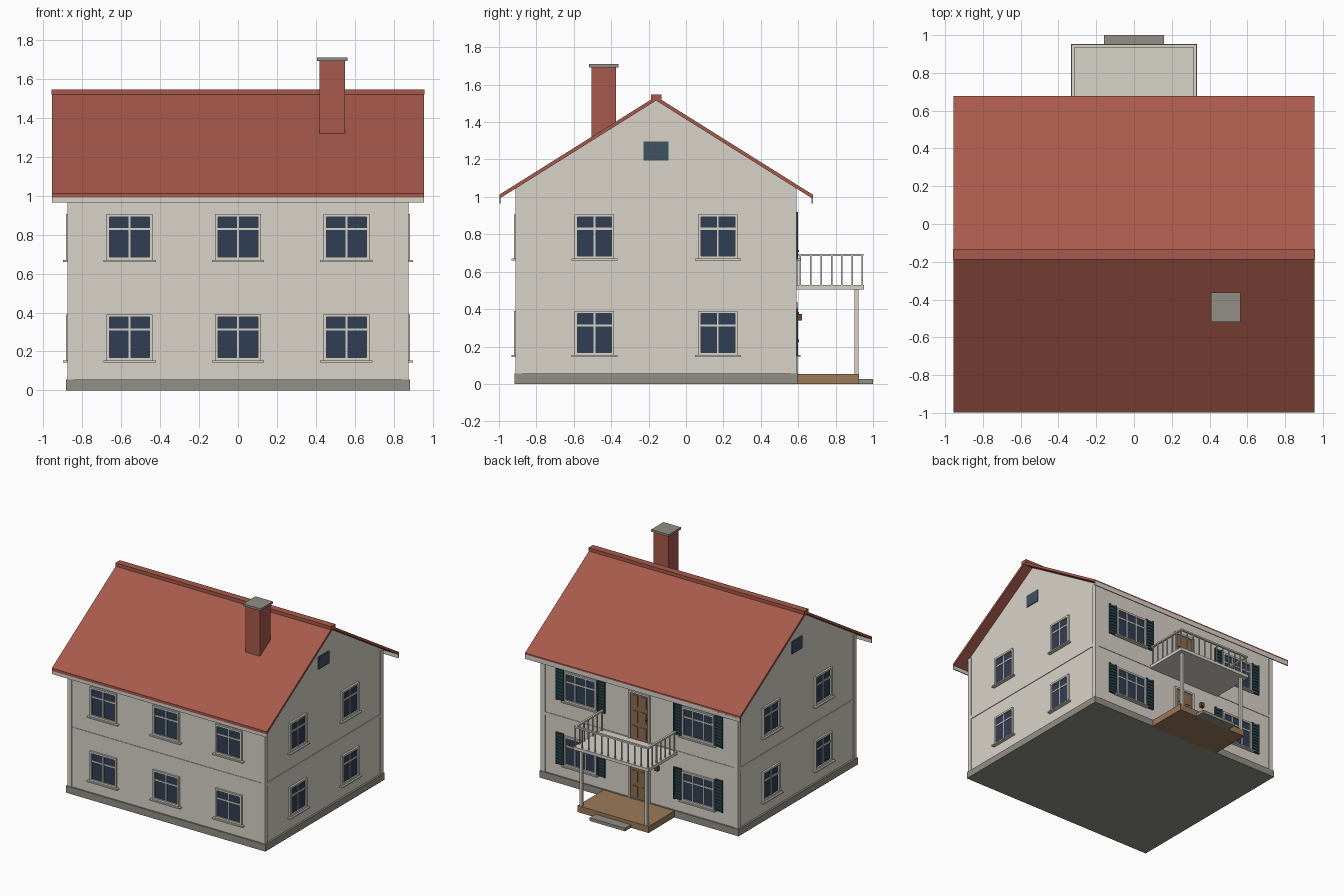
import bpy, bmesh, math
from mathutils import Matrix, Vector

if "Cube" in bpy.data.objects:
    bpy.data.objects.remove(bpy.data.objects["Cube"])


def material(name, r, g, b):
    """Flat material from 8-bit sRGB values."""
    lin = [((c / 255 + 0.055) / 1.055) ** 2.4 for c in (r, g, b)] + [1]
    m = bpy.data.materials.new(name)
    m.use_nodes = True
    m.diffuse_color = lin
    m.node_tree.nodes["Principled BSDF"].inputs["Base Color"].default_value = lin
    return m


CREAM = material("cream plaster", 217, 212, 201)
TRIM = material("pale trim", 215, 211, 202)
STONE = material("grey stone", 145, 143, 134)
TILE = material("red tile", 168, 90, 76)
GLASS = material("navy glass", 48, 62, 84)
SLATE = material("slate vent", 62, 82, 98)
TEAL = material("teal shutter", 42, 72, 80)
DOOR = material("brown door", 142, 110, 82)
DECK = material("tan decking", 155, 122, 90)
COPPER = material("copper lantern", 115, 72, 45)

MID_Y = -0.16           # house centre line
HALF_X, HALF_Y = 0.87, 0.745


def finish(name, bm, mat):
    bmesh.ops.recalc_face_normals(bm, faces=bm.faces)
    mesh = bpy.data.meshes.new(name)
    bm.to_mesh(mesh)
    bm.free()
    mesh.materials.append(mat)
    ob = bpy.data.objects.new(name, mesh)
    bpy.context.collection.objects.link(ob)
    return ob


def boxes(name, mat, spans, matrix=Matrix()):
    """One object from boxes given as (x0, x1, y0, y1, z0, z1)."""
    bm = bmesh.new()
    for x0, x1, y0, y1, z0, z1 in spans:
        place = Matrix.Translation(((x0 + x1) / 2, (y0 + y1) / 2, (z0 + z1) / 2))
        size = Matrix.Diagonal((abs(x1 - x0), abs(y1 - y0), abs(z1 - z0), 1))
        bmesh.ops.create_cube(bm, size=1, matrix=matrix @ place @ size)
    return finish(name, bm, mat)


def prism(name, mat, profile, half):
    """Extrude a (y, z) profile along x."""
    bm = bmesh.new()
    face = bm.faces.new([bm.verts.new((-half, y, z)) for y, z in profile])
    new = bmesh.ops.extrude_face_region(bm, geom=[face])["geom"]
    bmesh.ops.translate(bm, vec=(2 * half, 0, 0),
                        verts=[v for v in new if isinstance(v, bmesh.types.BMVert)])
    return finish(name, bm, mat)


def wall_frame(degrees, distance, u=0):
    """Local frame on a wall: x along it, -y outwards, y = 0 on its surface."""
    return (Matrix.Translation((0, MID_Y, 0)) @ Matrix.Rotation(math.radians(degrees), 4, "Z")
            @ Matrix.Translation((u, -distance, 0)))


def window(name, m, width, z0, columns=2, height=0.237):
    w, z1, b = width / 2, z0 + height, 0.015
    out = -0.015
    frame = [(-w, -w + b, out, 0, z0, z1), (w - b, w, out, 0, z0, z1),
             (-w + b, w - b, out, 0, z1 - b, z1), (-w + b, w - b, out, 0, z0, z0 + b)]
    for i in range(1, columns):
        x = -w + width * i / columns
        frame.append((x - 0.005, x + 0.005, -0.01, 0, z0 + b, z1 - b))
    frame.append((-w + b, w - b, -0.009, 0, z1 - 0.083, z1 - 0.072))
    boxes(name + "_frame", TRIM, frame, m)
    boxes(name + "_sill", TRIM, [(-w - 0.017, w + 0.017, -0.028, 0, z0 - 0.01, z0)], m)
    boxes(name + "_glass", GLASS, [(-w + b, w - b, -0.004, 0, z0 + b, z1 - b)], m)


def shutter(name, m, x, z0, height=0.255):
    w, z1 = 0.034, z0 + height
    parts = [(x - w, x + w, -0.006, 0, z0, z1)]
    parts += [(x + s * w, x + s * (w - 0.009), -0.014, 0, z0, z1) for s in (-1, 1)]
    count = 10
    for i in range(count):
        z = z0 + height * i / count
        parts.append((x - w + 0.009, x + w - 0.009, -0.012, 0, z + 0.004, z + 0.017))
    boxes(name, TEAL, parts, m)


def door(name, m, z0, z1):
    w = 0.078
    boxes(name + "_frame", TRIM, [(-w - 0.015, -w, -0.015, 0, z0, z1 + 0.015),
                                  (w, w + 0.015, -0.015, 0, z0, z1 + 0.015),
                                  (-w, w, -0.015, 0, z1, z1 + 0.015)], m)
    boxes(name + "_leaf", DOOR, [(-w, w, -0.006, 0, z0, z1)], m)
    rise = (z1 - z0) / 3
    panels = [(s * 0.012, s * 0.062, -0.01, 0, z0 + i * rise + 0.02, z0 + (i + 1) * rise - 0.015)
              for s in (-1, 1) for i in range(3)]
    boxes(name + "_panels", DOOR, panels, m)
    knob_z = (z0 + z1) / 2 - 0.01
    boxes(name + "_knob", COPPER, [(0.06, 0.07, -0.02, 0, knob_z, knob_z + 0.012)], m)


# House body and plinth
y0, y1 = MID_Y - HALF_Y, MID_Y + HALF_Y
prism("walls", CREAM, [(y0, 0.05), (y1, 0.05), (y1, 1.05), (MID_Y, 1.515), (y0, 1.05)], HALF_X)
boxes("plinth", STONE, [(-0.885, 0.885, y0 - 0.012, y1 + 0.012, 0, 0.055)])

# Corner boards and floor band
boxes("corner_boards", TRIM, [
    (sx * 0.84, sx * 0.877, MID_Y + sy * 0.718, MID_Y + sy * 0.751, 0.055, 1.045)
    for sx in (-1, 1) for sy in (-1, 1)])
boxes("floor_band", TRIM, [(-0.875, 0.875, y0 - 0.004, y1 + 0.004, 0.51, 0.536)])

# Roof, ridge cap and eave boards
RUN, EAVE, TOP, THICK = 0.838, 1.012, 1.537, 0.022
prism("roof", TILE, [(MID_Y - RUN, EAVE), (MID_Y, TOP), (MID_Y + RUN, EAVE),
                     (MID_Y + RUN, EAVE - THICK), (MID_Y, TOP - THICK),
                     (MID_Y - RUN, EAVE - THICK)], 0.955)
boxes("ridge_cap", TILE, [(-0.958, 0.958, MID_Y - 0.028, MID_Y + 0.028, 1.52, 1.547)])
boxes("eave_boards", TRIM, [(-0.955, 0.955, MID_Y + s * (RUN - 0.008), MID_Y + s * RUN, 0.965, 1.0)
                            for s in (-1, 1)])

# Chimney
boxes("chimney", TILE, [(0.42, 0.55, -0.505, -0.375, 1.25, 1.695)])
boxes("chimney_cap", STONE, [(0.407, 0.563, -0.518, -0.362, 1.693, 1.71)])

# Front and gable windows
for floor, z in (("lower", 0.154), ("upper", 0.67)):
    for side, u in (("right", -0.557), ("middle", 0), ("left", 0.557)):
        window(f"front_{floor}_{side}_window", wall_frame(0, HALF_Y, u), 0.235, z)
    for side, angle in (("left", 90), ("right", -90)):
        for place, u in (("first", -0.33), ("second", 0.33)):
            window(f"{side}_{floor}_{place}_window", wall_frame(angle, HALF_X, u), 0.212, z)
    # Back windows with shutters
    for side, u in (("left", -0.523), ("right", 0.523)):
        m = wall_frame(180, HALF_Y, u)
        window(f"back_{floor}_{side}_window", m, 0.285, z, columns=3)
        for s in (-1, 1):
            shutter(f"back_{floor}_{side}_shutter", m, s * 0.183, z - 0.006)

# Gable vents
for side, angle in (("left", 90), ("right", -90)):
    boxes(side + "_gable_vent", SLATE, [(-0.067, 0.067, -0.006, 0, 1.195, 1.295)],
          wall_frame(angle, HALF_X))

# Back doors and lantern
back = wall_frame(180, HALF_Y)
door("lower_door", back, 0.05, 0.42)
door("upper_door", back, 0.53, 0.9)
boxes("lantern", COPPER, [(0.15, 0.18, -0.035, -0.008, 0.34, 0.375),
                          (0.16, 0.17, -0.02, 0, 0.37, 0.385)], back)

# Porch deck and step
boxes("porch_deck", DECK, [(-0.315, 0.315, y1, 0.925, 0, 0.052)])
boxes("porch_step", STONE, [(-0.158, 0.158, 0.925, 1.0, 0, 0.025)])

# Balcony slab, posts and railing
boxes("balcony_slab", TRIM, [(-0.333, 0.333, y1, 0.953, 0.505, 0.53)])
boxes("balcony_posts", TRIM, [(s * 0.278, s * 0.3, 0.9, 0.922, 0.05, 0.507) for s in (-1, 1)])
RX, RY, H = 0.322, 0.942, 0.008
boxes("balcony_rail", TRIM, [(-RX - H, RX + H, RY - H, RY + H, 0.683, 0.695)] +
      [(s * (RX - H), s * (RX + H), y1, RY - H, 0.683, 0.695) for s in (-1, 1)])
spots = [(-RX + 2 * RX * i / 11, RY) for i in range(12)]
spots += [(s * RX, 0.61 + 0.056 * i) for s in (-1, 1) for i in range(6)]
boxes("balusters", TRIM, [(x - 0.004, x + 0.004, y - 0.004, y + 0.004, 0.53, 0.684)
                          for x, y in spots])
